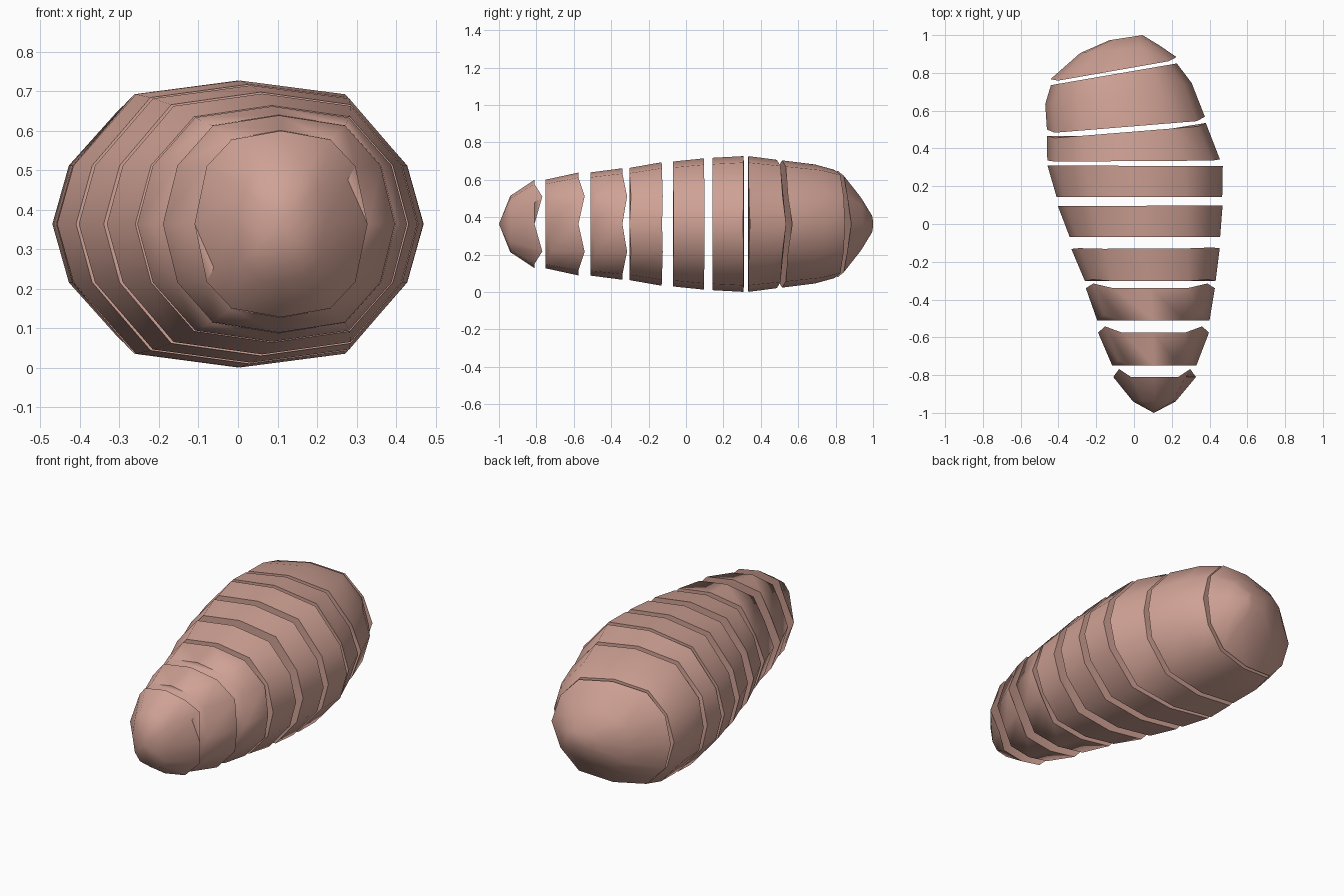
import bpy, bmesh, math

if "Cube" in bpy.data.objects:
    bpy.data.objects.remove(bpy.data.objects["Cube"])

MID = 0.364  # height of the body axis

mat = bpy.data.materials.new("dusty pink")
mat.diffuse_color = (0.63, 0.36, 0.30, 1)
mat.use_nodes = True
mat.node_tree.nodes["Principled BSDF"].inputs["Base Color"].default_value = mat.diffuse_color


def ring(bm, xl, yl, xr, yr, h, kink=0.0, end=0.0):
    """Twelve-sided section between a left and a right point, half height h.
    kink shifts the shoulder points along y, end shifts the side points."""
    w = min(0.148, 0.62 * h)
    u2 = 0.86 + max(0, h - 0.237) * 0.4
    half = [(1, 0, end), (u2, w, kink), (0.57, 0.905 * h, 0), (0, h, 0),
            (-0.57, 0.905 * h, 0), (-u2, w, kink), (-1, 0, end)]
    pts = half + [(u, -z, d) for u, z, d in half[-2:0:-1]]
    verts = []
    for u, z, d in pts:
        t = (u + 1) / 2
        verts.append(bm.verts.new((xl + (xr - xl) * t, yl + (yr - yl) * t + d, MID + z)))
    return verts


def cap(bm, r):
    """Flat end plus four corner triangles at the shoulder points."""
    for i in (1, 5, 7, 11):
        bm.faces.new((r[i - 1], r[i], r[(i + 1) % 12]))
    bm.faces.new([r[i] for i in (0, 2, 3, 4, 6, 8, 9, 10)])


def segment(name, sections, cap_front=True, cap_back=True):
    bm = bmesh.new()
    rings = [ring(bm, *s) for s in sections]
    for a, b in zip(rings, rings[1:]):
        for i in range(12):
            j = (i + 1) % 12
            bm.faces.new((a[i], a[j], b[j], b[i]))
    if cap_front:
        cap(bm, rings[0])
    if cap_back:
        cap(bm, rings[-1])
    bmesh.ops.remove_doubles(bm, verts=bm.verts, dist=1e-5)
    bmesh.ops.recalc_face_normals(bm, faces=bm.faces)
    me = bpy.data.meshes.new(name)
    bm.to_mesh(me)
    bm.free()
    me.materials.append(mat)
    ob = bpy.data.objects.new(name, me)
    bpy.context.collection.objects.link(ob)
    bpy.ops.object.select_all(action='DESELECT')
    ob.select_set(True)
    bpy.context.view_layer.objects.active = ob
    bpy.ops.object.shade_smooth_by_angle(angle=math.radians(55))


# Domed front end
segment("front_end", [
    (0.105, -1.0, 0.105, -1.0, 0.0),
    (-0.005, -0.94, 0.22, -0.94, 0.15),
    (-0.11, -0.81, 0.328, -0.81, 0.236, 0.042)], cap_front=False)

# Body slices: front section, back section
slices = [
    [(-0.115, -0.75, 0.33, -0.75, 0.237, 0.028), (-0.19, -0.575, 0.397, -0.575, 0.275, 0.033)],
    [(-0.195, -0.51, 0.40, -0.51, 0.276, 0.03), (-0.255, -0.34, 0.428, -0.34, 0.298, 0.025)],
    [(-0.26, -0.302, 0.432, -0.302, 0.30, 0.008), (-0.332, -0.132, 0.454, -0.128, 0.33, 0.004)],
    [(-0.34, -0.07, 0.456, -0.068, 0.334), (-0.403, 0.095, 0.469, 0.098, 0.351)],
    [(-0.41, 0.143, 0.467, 0.143, 0.354), (-0.458, 0.31, 0.47, 0.306, 0.363)],
    [(-0.459, 0.33, 0.455, 0.336, 0.363, 0, 0.006), (-0.461, 0.452, 0.38, 0.52, 0.343, 0, 0.015)],
    [(-0.461, 0.48, 0.375, 0.548, 0.34, 0, 0.02), (-0.47, 0.635, 0.306, 0.745, 0.318),
     (-0.44, 0.735, 0.227, 0.85, 0.29)],
]
for n, s in enumerate(slices, 1):
    segment(f"body_slice_{n}", s)

# Domed back end
segment("back_end", [
    (-0.442, 0.752, 0.225, 0.869, 0.285, 0, 0.015),
    (-0.285, 0.905, 0.135, 0.945, 0.155),
    (-0.13, 0.973, 0.045, 1.0, 0.05)])
